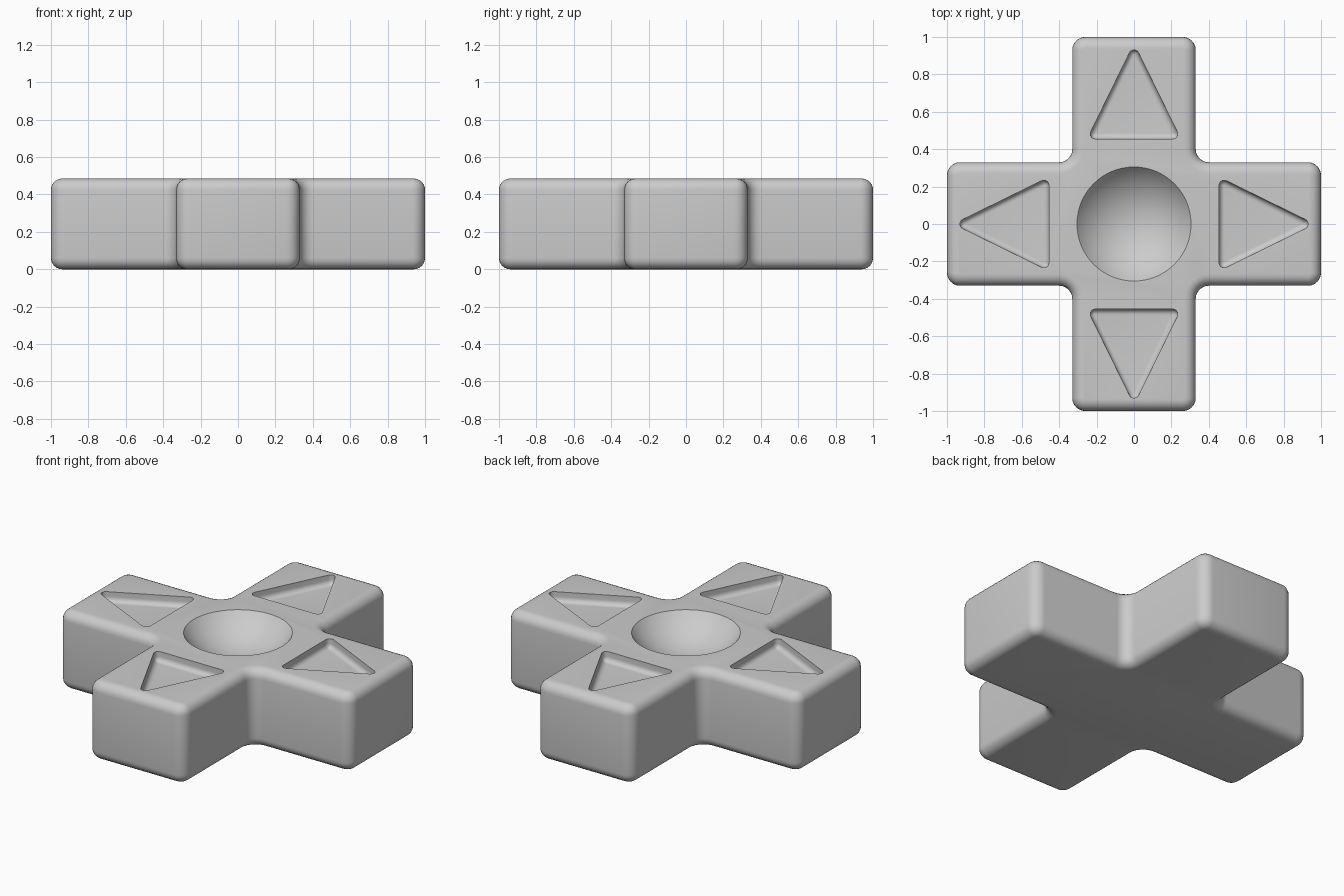
import bpy, bmesh, math
from mathutils import Vector, Matrix

if "Cube" in bpy.data.objects:
    bpy.data.objects.remove(bpy.data.objects["Cube"])

TOP = 0.485


def rounded_loop(pts, r, d, segs=6):
    """Counter-clockwise outline inset by d, with its corners rounded."""
    out = []
    n = len(pts)
    for i in range(n):
        a, p, c = (Vector(pts[j % n]) for j in (i - 1, i, i + 1))
        e1, e2 = (p - a).normalized(), (c - p).normalized()
        n1, n2 = Vector((-e1.y, e1.x)), Vector((-e2.y, e2.x))
        s = 1 if e1.x * e2.y - e1.y * e2.x > 0 else -1
        rad = max(r - d, 0.004) if s > 0 else r + d
        centre = p + (n1 + n2) / (1 + n1.dot(n2)) * (d + s * rad)
        turn = s * n1.angle(n2)
        for k in range(segs + 1):
            out.append(centre - s * rad * (Matrix.Rotation(turn * k / segs, 2) @ n1))
    return out


def layered(name, pts, r, layers):
    """Solid lofted through (inset, z) layers listed from bottom to top."""
    bm = bmesh.new()
    rings = [[bm.verts.new((v.x, v.y, z)) for v in rounded_loop(pts, r, d)]
             for d, z in layers]
    n = len(rings[0])
    for lo, hi in zip(rings, rings[1:]):
        for i in range(n):
            j = (i + 1) % n
            bm.faces.new((lo[i], lo[j], hi[j], hi[i]))
    bm.faces.new(rings[0][::-1])
    bm.faces.new(rings[-1])
    bmesh.ops.recalc_face_normals(bm, faces=bm.faces)
    me = bpy.data.meshes.new(name)
    bm.to_mesh(me)
    bm.free()
    ob = bpy.data.objects.new(name, me)
    bpy.context.collection.objects.link(ob)
    return ob


def fillet(r, z, up):
    """Quarter-round profile: from the flat face at z to the vertical wall."""
    return [(r * (1 - math.sin(t)), z + up * r * (1 - math.cos(t)))
            for t in (math.pi / 2 * k / 6 for k in range(7))]


# Cross-shaped pad with rounded edges
w = 0.33
cross = [(w, -1), (w, -w), (1, -w), (1, w), (w, w), (w, 1),
         (-w, 1), (-w, w), (-1, w), (-1, -w), (-w, -w), (-w, -1)]
pad = layered("direction_pad", cross, 0.07,
              fillet(0.06, 0, 1) + fillet(0.06, TOP, -1)[::-1])

# Arrow recess cutters, one per arm
cutters = []
arrow = [(-0.25, 0.455), (0.25, 0.455), (0, 0.965)]
for k in range(4):
    cut = layered("arrow_cutter", arrow, 0.027,
                  fillet(0.03, TOP - 0.06, 1) + [(0, TOP + 0.1)])
    cut.data.transform(Matrix.Rotation(k * math.pi / 2, 4, 'Z'))
    cutters.append(cut)

# Central dish cutter
rim, depth = 0.305, 0.15
R = (rim ** 2 + depth ** 2) / (2 * depth)
bpy.ops.mesh.primitive_uv_sphere_add(segments=64, ring_count=48, radius=R,
                                     location=(0, 0, TOP - depth + R))
cutters.append(bpy.context.object)
cutters[-1].name = "dish_cutter"

# Carve the recesses, then drop the cutters
bpy.context.view_layer.objects.active = pad
for cut in cutters:
    cut.hide_render = True
    m = pad.modifiers.new("carve", 'BOOLEAN')
    m.operation, m.solver, m.object = 'DIFFERENCE', 'EXACT', cut
    bpy.ops.object.modifier_apply(modifier=m.name)
for cut in cutters:
    bpy.data.objects.remove(cut)

bpy.ops.object.select_all(action='DESELECT')
pad.select_set(True)
bpy.context.view_layer.objects.active = pad
bpy.ops.object.shade_smooth_by_angle(angle=math.radians(40))
